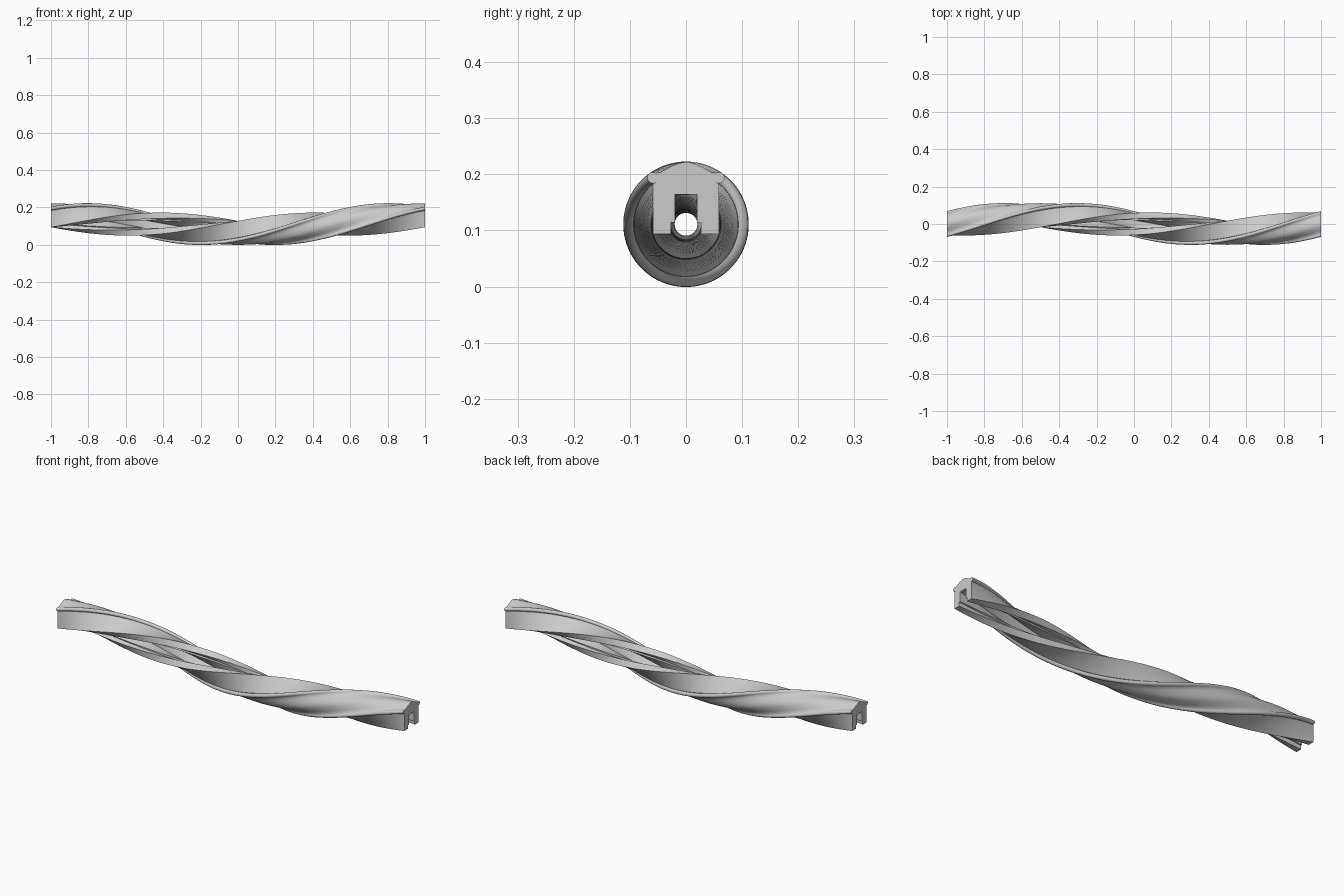
import bpy, bmesh
from math import pi, sin, cos, radians

cube = bpy.data.objects.get("Cube")
if cube:
    bpy.data.objects.remove(cube, do_unlink=True)

AXIS_Z = 0.111
STEPS = 120

grey = bpy.data.materials.new("light grey")
grey.use_nodes = True
colour = (0.6, 0.6, 0.6, 1)
grey.diffuse_color = colour
grey.node_tree.nodes["Principled BSDF"].inputs["Base Color"].default_value = colour


def half_profile():
    """Right half of the section, from the crown down to the slot roof."""
    pts = [(0, 0.222), (0.012, 0.220), (0.025, 0.215), (0.036, 0.209), (0.047, 0.203)]
    # rounded bead along the shoulder
    for deg in range(120, -121, -30):
        a = radians(deg)
        pts.append((0.059 + 0.010 * cos(a), 0.194 + 0.010 * sin(a)))
    # flank, foot, stepped slot mouth and slot wall
    pts += [(0.059, 0.183), (0.059, 0.140), (0.059, 0.094), (0.027, 0.094),
            (0.027, 0.114), (0.020, 0.114), (0.020, 0.164)]
    return pts


half = half_profile()
profile = half + [(-y, z) for y, z in reversed(half[1:])]

# sweep the section along x through one full turn
bm = bmesh.new()
rings = []
for i in range(STEPS + 1):
    x = 1 - 2 * i / STEPS
    c, s = cos((1 - x) * pi), sin((1 - x) * pi)
    ring = []
    for y, z in profile:
        h = z - AXIS_Z
        ring.append(bm.verts.new((x, y * c - h * s, AXIS_Z + y * s + h * c)))
    rings.append(ring)

n = len(profile)
for a, b in zip(rings, rings[1:]):
    for j in range(n):
        k = (j + 1) % n
        bm.faces.new((a[j], a[k], b[k], b[j]))
bm.faces.new(rings[0])
bm.faces.new(rings[-1])
bmesh.ops.recalc_face_normals(bm, faces=bm.faces)

mesh = bpy.data.meshes.new("twisted_bar")
bm.to_mesh(mesh)
bm.free()
mesh.materials.append(grey)
bar = bpy.data.objects.new("twisted_bar", mesh)
bpy.context.collection.objects.link(bar)

# smooth surfaces with crisp profile edges
bpy.ops.object.select_all(action='DESELECT')
bar.select_set(True)
bpy.context.view_layer.objects.active = bar
bpy.ops.object.shade_smooth_by_angle(angle=radians(32))
